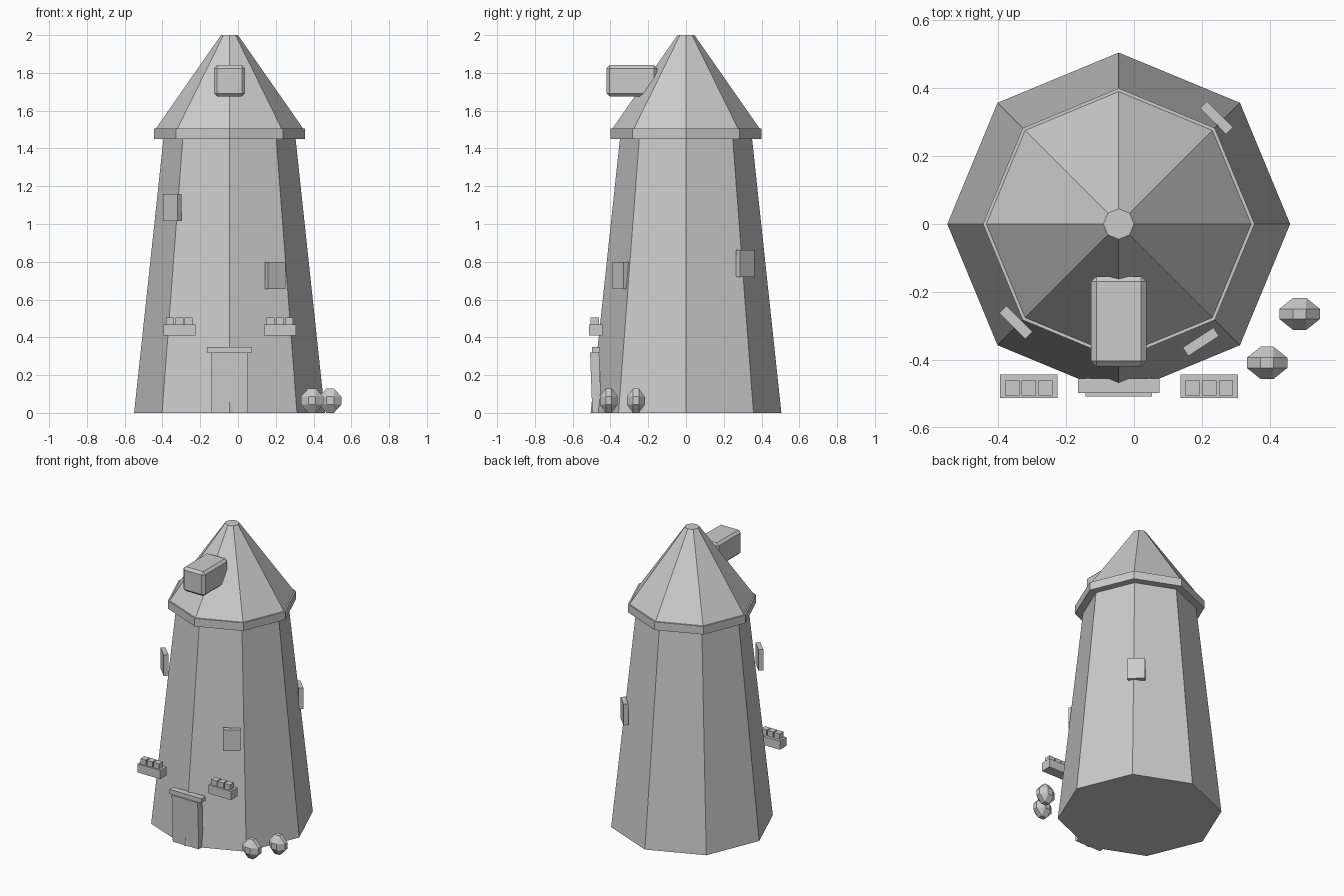
import bpy
import bmesh
from math import radians
from mathutils import Matrix, Vector

cube = bpy.data.objects.get("Cube")
if cube:
    bpy.data.objects.remove(cube, do_unlink=True)

AXIS_X = -0.045  # tower axis

stone = bpy.data.materials.new("pale_grey")
stone.use_nodes = True
GREY = (0.6, 0.6, 0.6, 1)
stone.diffuse_color = GREY
stone.node_tree.nodes["Principled BSDF"].inputs["Base Color"].default_value = GREY


def finish(name, bm):
    mesh = bpy.data.meshes.new(name)
    bmesh.ops.recalc_face_normals(bm, faces=bm.faces)
    bm.to_mesh(mesh)
    bm.free()
    mesh.materials.append(stone)
    obj = bpy.data.objects.new(name, mesh)
    bpy.context.collection.objects.link(obj)
    return obj


def frustum(name, r_low, r_high, z_low, z_high):
    bm = bmesh.new()
    bmesh.ops.create_cone(bm, cap_ends=True, segments=8, radius1=r_low,
                          radius2=r_high, depth=z_high - z_low)
    bmesh.ops.translate(bm, verts=bm.verts,
                        vec=(AXIS_X, 0, (z_low + z_high) / 2))
    return finish(name, bm)


def box(name, centre, size, turn=0, bevel=0, chamfer=0, lean=0):
    """Box with optional chamfer (share of half size), bevel and lean in y."""
    bm = bmesh.new()
    bmesh.ops.create_cube(bm, size=2)
    if chamfer:
        bmesh.ops.bevel(bm, geom=bm.edges[:], offset=chamfer,
                        segments=1, affect='EDGES')
    bmesh.ops.scale(bm, verts=bm.verts, vec=Vector(size) / 2)
    if bevel:
        bmesh.ops.bevel(bm, geom=bm.edges[:], offset=bevel,
                        segments=1, affect='EDGES')
    for v in bm.verts:
        if v.co.z < 0:
            v.co.y += lean
    bm.transform(Matrix.Translation(centre) @ Matrix.Rotation(radians(turn), 4, 'Z'))
    return finish(name, bm)


# Tower body, eave ring and roof
frustum("tower_wall", 0.505, 0.35, 0, 1.45)
frustum("roof_eave", 0.40, 0.40, 1.45, 1.505)
frustum("roof", 0.39, 0.045, 1.505, 2.0)

# Bevelled block projecting from the roof
box("roof_dormer", (AXIS_X, -0.287, 1.758), (0.164, 0.266, 0.165), bevel=0.016)

# Door and lintel
box("door", (AXIS_X, -0.484, 0.16), (0.195, 0.048, 0.32), lean=0.012)
box("door_lintel", (AXIS_X, -0.477, 0.335), (0.24, 0.043, 0.03))

# Window plates: name, centre, turn about z
for name, centre, turn in (
        ("window_right", (-0.348, -0.29, 1.088), -45),
        ("window_left", (0.197, -0.347, 0.728), 33),
        ("window_back", (0.243, 0.313, 0.79), -45)):
    box(name, centre, (0.108, 0.03, 0.143), turn)

# Planter boxes, each with three blocks of flowers
for side, x in (("right", -0.31), ("left", 0.222)):
    box("planter_" + side, (x, -0.478, 0.438), (0.17, 0.07, 0.059))
    for i in (-1, 0, 1):
        box(f"flowers_{side}_{i + 2}", (x + i * 0.049, -0.483, 0.482),
            (0.042, 0.043, 0.044))

# Bushes beside the tower
for i, (x, y) in enumerate(((0.488, -0.265), (0.392, -0.409))):
    box(f"bush_{i + 1}", (x, y, 0.065), (0.119, 0.095, 0.13), chamfer=0.68)
